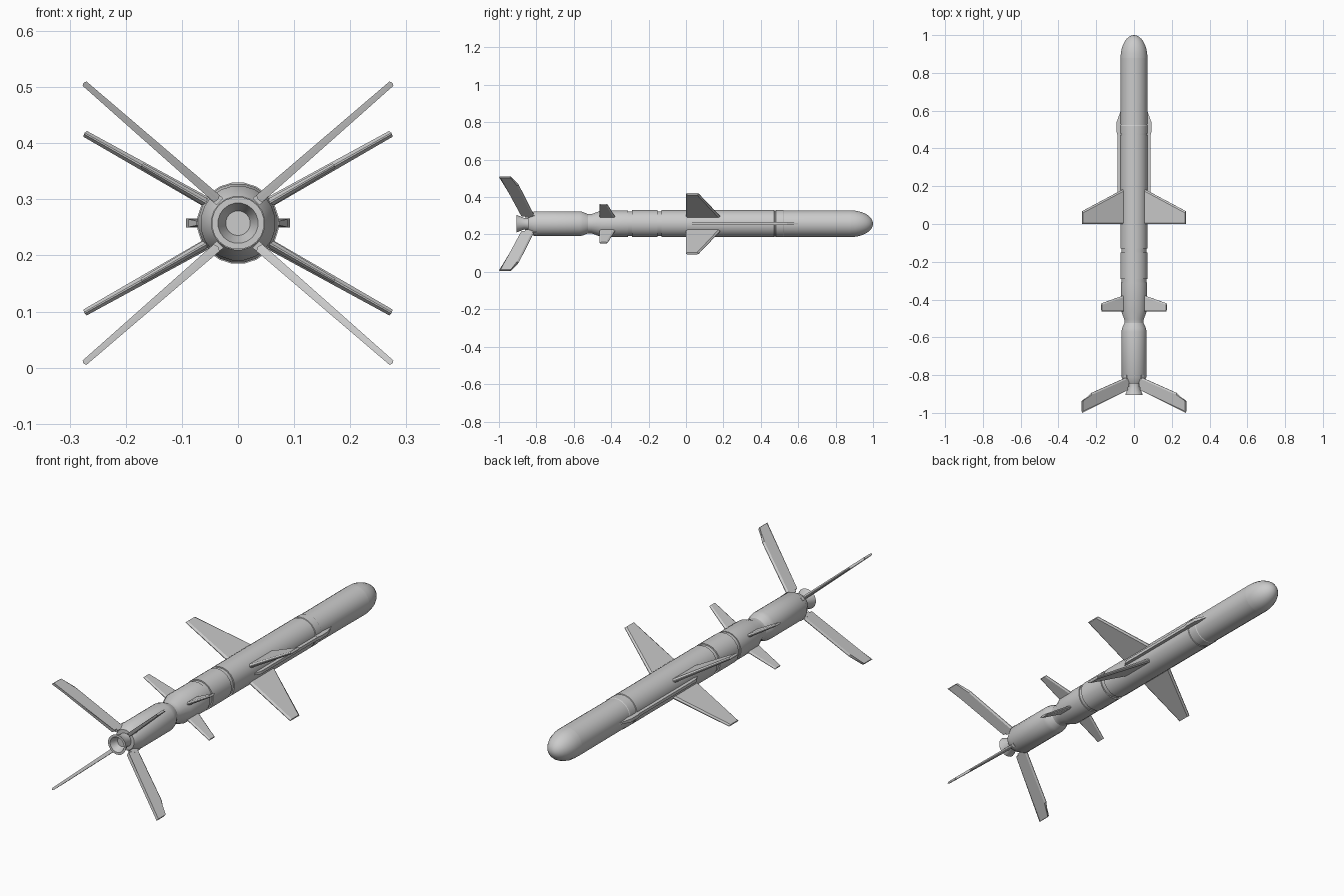
import bpy, bmesh
from math import sin, cos, pi, radians

if "Cube" in bpy.data.objects:
    bpy.data.objects.remove(bpy.data.objects["Cube"])

AXIS = 0.2575   # height of the body axis
SIDES = 20


def finish(name, bm, smooth=False):
    bmesh.ops.recalc_face_normals(bm, faces=bm.faces)
    me = bpy.data.meshes.new(name)
    bm.to_mesh(me)
    bm.free()
    if smooth:
        me.shade_smooth()
        me.set_sharp_from_angle(angle=radians(32))
    ob = bpy.data.objects.new(name, me)
    bpy.context.collection.objects.link(ob)
    return ob


def lathe(name, profile, sides=SIDES):
    """Turn (y, radius) points about the body axis, radius 0 makes a closed tip."""
    bm = bmesh.new()
    rings = []
    for y, r in profile:
        if r == 0:
            rings.append([bm.verts.new((0, y, AXIS))] * sides)
        else:
            rings.append([bm.verts.new((r * cos(a), y, AXIS + r * sin(a)))
                          for a in ((i + 0.5) * 2 * pi / sides for i in range(sides))])
    for a, b in zip(rings, rings[1:]):
        for i in range(sides):
            j = (i + 1) % sides
            bm.faces.new(list(dict.fromkeys((a[i], a[j], b[j], b[i]))))
    return finish(name, bm, True)


def loft(bm, loops):
    """Skin equal-length vertex loops and cap both ends."""
    loops = [[bm.verts.new(p) for p in loop] for loop in loops]
    n = len(loops[0])
    for a, b in zip(loops, loops[1:]):
        for i in range(n):
            bm.faces.new((a[i], a[(i + 1) % n], b[(i + 1) % n], b[i]))
    bm.faces.new(loops[0])
    bm.faces.new(loops[-1])


def fin_set(name, root, tip, outline, thick, inset):
    """Four fins; outline holds (span fraction 0-1, y), root and tip are (x, z off axis)."""
    dx, dz = tip[0] - root[0], tip[1] - root[1]
    span = (dx * dx + dz * dz) ** 0.5
    nx, nz = -dz / span, dx / span
    cs = sum(p[0] for p in outline) / len(outline)
    cy = sum(p[1] for p in outline) / len(outline)
    for sx in (-1, 1):
        for sz in (-1, 1):
            loops = []
            for off, k in ((-0.5, inset), (-0.1, 1), (0.1, 1), (0.5, inset)):
                loop = []
                for s, y in outline:
                    # the chord narrows to a sharp edge, the span only slightly
                    s2 = cs + (s - cs) * (1 - (1 - k) * 0.1)
                    y2 = cy + (y - cy) - (1 - k) * (0.06 if y > cy else -0.06)
                    t = off * thick * (1.25 - 0.45 * s)
                    loop.append((sx * (root[0] + dx * s2 + nx * t), y2,
                                 AXIS + sz * (root[1] + dz * s2 + nz * t)))
                loops.append(loop)
            bm = bmesh.new()
            loft(bm, loops)
            finish(f"{name}_{'right' if sx > 0 else 'left'}_{'upper' if sz > 0 else 'lower'}", bm)


# Rounded nose
nose = [(0.88 + 0.12 * sin(a), 0.072 * cos(a)) for a in (i * pi / 16 for i in range(8))]
lathe("nose_cap", [(0.88, 0), *nose, (1.0, 0)])

# Main body with a thin seam
lathe("main_body", [(-0.13, 0), (-0.13, 0.073), (0.47, 0.073), (0.472, 0.0705), (0.478, 0.0705),
                    (0.48, 0.073), (0.52, 0.073), (0.523, 0.071), (0.88, 0.072), (0.88, 0)])

# Mid section with a groove at either end
lathe("mid_section", [(-0.31, 0), (-0.31, 0.067), (-0.29, 0.067), (-0.29, 0.073),
                      (-0.152, 0.073), (-0.152, 0.067), (-0.125, 0.067), (-0.125, 0)])

# Aft section with tapered tail
lathe("aft_section", [(-0.53, 0), (-0.53, 0.052), (-0.505, 0.052), (-0.455, 0.071),
                      (-0.31, 0.071), (-0.31, 0)])

# Booster
lathe("booster", [(-0.845, 0), (-0.845, 0.048), (-0.81, 0.067), (-0.57, 0.067), (-0.552, 0.064),
                  (-0.525, 0.052), (-0.525, 0)])

# Hollow exhaust nozzle
lathe("nozzle", [(-0.84, 0), (-0.84, 0.032), (-0.865, 0.031), (-0.905, 0.047), (-0.905, 0.036),
                 (-0.87, 0.022), (-0.87, 0)])

# Main wings, small control fins, swept booster fins
fin_set("wing", (0.055, 0.037), (0.274, 0.16),
        [(0, 0), (1, 0), (1, 0.068), (0, 0.185)], 0.015, 0.85)
fin_set("control_fin", (0.052, 0.034), (0.172, 0.103),
        [(0, -0.462), (1, -0.462), (1, -0.42), (0, -0.377)], 0.012, 0.87)
fin_set("booster_fin", (0.036, 0.042), (0.275, 0.25),
        [(0, -0.87), (1, -1.0), (1, -0.945), (0.8, -0.895), (0, -0.81)], 0.013, 0.85)

# Side ducts with wider fairings at the front
for side, s in (("right", 1), ("left", -1)):
    for part, stations in (("side_duct", [(0.02, 0.074, 0.004), (0.05, 0.088, 0.007), (0.48, 0.088, 0.007)]),
                           ("duct_fairing", [(0.47, 0.088, 0.008), (0.49, 0.093, 0.008),
                                             (0.54, 0.092, 0.008), (0.60, 0.07, 0.004)])):
        bm = bmesh.new()
        loft(bm, [[(s * 0.06, y, AXIS - h), (s * x, y, AXIS - h),
                   (s * x, y, AXIS + h), (s * 0.06, y, AXIS + h)] for y, x, h in stations])
        finish(f"{part}_{side}", bm)

# Hinge blocks at the booster fin roots
for sx in (-1, 1):
    for sz in (-1, 1):
        bm = bmesh.new()
        loft(bm, [[(sx * (0.026 + u), y, AXIS + sz * (0.036 + v))
                   for u, v in ((0, 0.008), (0.012, -0.004), (0.026, 0.008), (0.014, 0.02))]
                  for y in (-0.862, -0.80)])
        finish(f"fin_hinge_{'right' if sx > 0 else 'left'}_{'upper' if sz > 0 else 'lower'}", bm)
